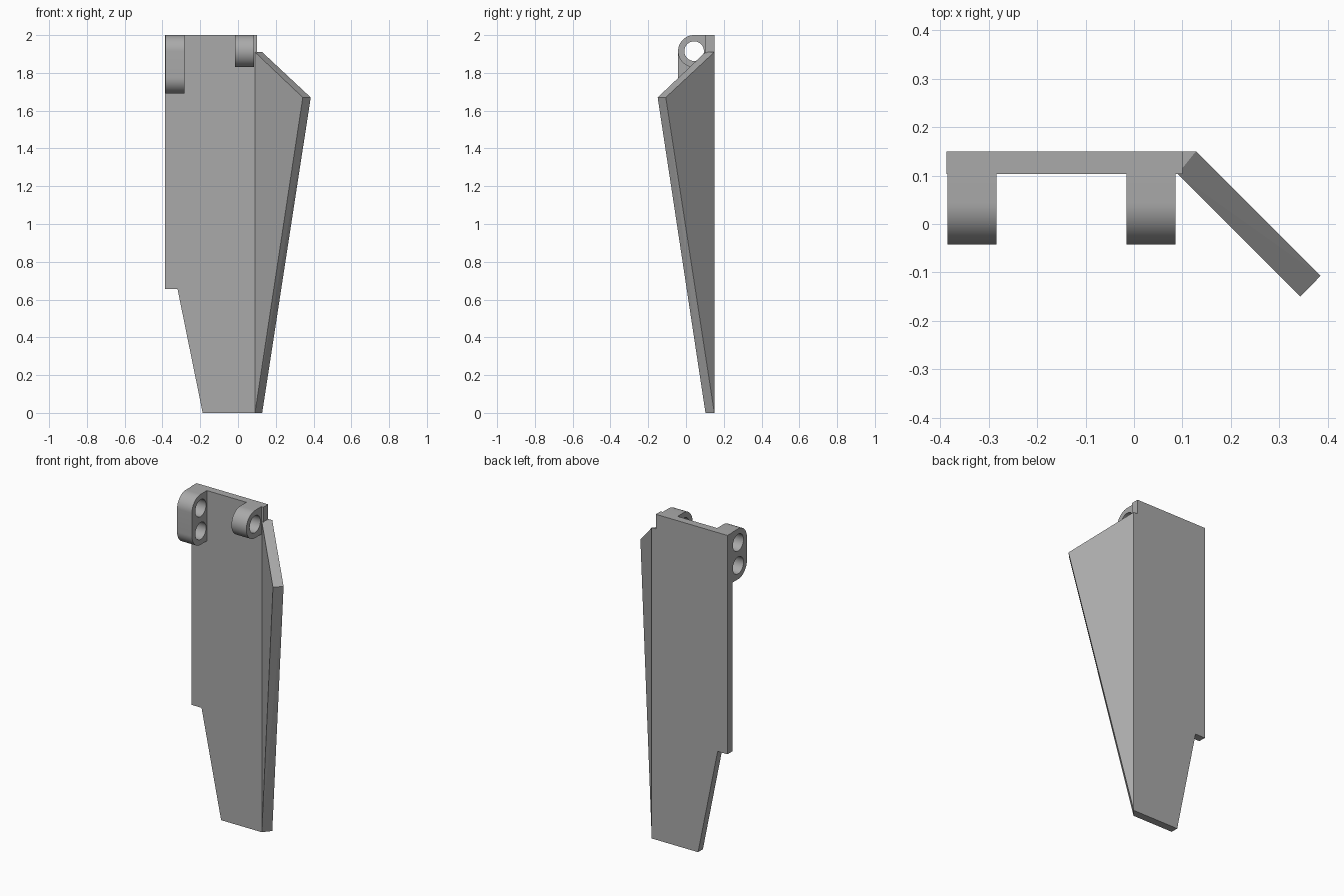
import bpy, bmesh
from math import pi, sin, cos, radians

cube = bpy.data.objects.get("Cube")
if cube:
    bpy.data.objects.remove(cube, do_unlink=True)

grey = bpy.data.materials.new("plain grey")
grey.use_nodes = True
colour = (0.40, 0.40, 0.40, 1)
grey.diffuse_color = colour
grey.node_tree.nodes["Principled BSDF"].inputs["Base Color"].default_value = colour

BACK, FACE = 0.15, 0.103      # rear and front surfaces of the plate
FOLD = 0.09                   # where the wing meets the plate


def add_mesh(name, bm):
    bmesh.ops.recalc_face_normals(bm, faces=bm.faces)
    mesh = bpy.data.meshes.new(name)
    bm.to_mesh(mesh)
    bm.free()
    mesh.materials.append(grey)
    obj = bpy.data.objects.new(name, mesh)
    bpy.context.collection.objects.link(obj)
    return obj


def arc(cy, cz, r, start, end, steps):
    return [(cy + r * cos(radians(start + (end - start) * i / steps)),
             cz + r * sin(radians(start + (end - start) * i / steps)))
            for i in range(steps + 1)]


# Main plate: side outline pushed back through its thickness
outline = [(-0.387, 2), (-0.387, 0.655), (-0.32, 0.655), (-0.187, 0),
           (FOLD, 0), (FOLD, 1.9), (0.1, 1.9), (0.1, 2)]
bm = bmesh.new()
face = bm.faces.new([bm.verts.new((x, FACE, z)) for x, z in outline])
pushed = bmesh.ops.extrude_face_region(bm, geom=[face])["geom"]
bmesh.ops.translate(bm, vec=(0, BACK - FACE, 0),
                    verts=[v for v in pushed if isinstance(v, bmesh.types.BMVert)])
add_mesh("main_plate", bm)

# Angled wing: convex tapered slab with a mitred root
bm = bmesh.new()
root = [(FOLD, FACE), (FOLD, BACK), (0.128, BACK)]
tip = [(0.343, -0.15), (0.385, -0.107)]
for x, y in root:
    bm.verts.new((x, y, 0))
    bm.verts.new((x, y, 1.91))
for x, y in tip:
    bm.verts.new((x, y, 1.67))
bmesh.ops.convex_hull(bm, input=bm.verts)
bmesh.ops.dissolve_limit(bm, angle_limit=radians(1.5), verts=bm.verts, edges=bm.edges)
add_mesh("angled_wing", bm)


# Hinge lugs: rounded profiles with round pin holes
def lug(name, x0, x1, hole_heights):
    cy, outer, hole = 0.043, 0.085, 0.052
    top, low = hole_heights[0], hole_heights[-1]
    loops = [[(FACE, top + outer)] + arc(cy, top, outer, 90, 180, 16)
             + arc(cy, low, outer, 180.01, 270, 16) + [(FACE, low - outer)]]
    loops += [arc(cy, z, hole, 0, 360, 40)[:-1] for z in hole_heights]
    curve = bpy.data.curves.new(name, "CURVE")
    curve.dimensions = "2D"
    curve.fill_mode = "BOTH"
    curve.extrude = (x1 - x0) / 2
    for loop in loops:
        spline = curve.splines.new("POLY")
        spline.points.add(len(loop) - 1)
        for point, (y, z) in zip(spline.points, loop):
            point.co = (y, z, 0, 1)
        spline.use_cyclic_u = True
    obj = bpy.data.objects.new(name, curve)
    bpy.context.collection.objects.link(obj)
    obj.location.x = (x0 + x1) / 2
    obj.rotation_euler = (pi / 2, 0, pi / 2)
    bpy.ops.object.select_all(action="DESELECT")
    obj.select_set(True)
    bpy.context.view_layer.objects.active = obj
    bpy.ops.object.convert(target="MESH")
    obj = bpy.context.object
    bm = bmesh.new()
    bm.from_mesh(obj.data)
    bmesh.ops.remove_doubles(bm, verts=bm.verts, dist=0.0002)
    bmesh.ops.recalc_face_normals(bm, faces=bm.faces)
    bm.to_mesh(obj.data)
    bm.free()
    obj.data.materials.clear()
    obj.data.materials.append(grey)
    bpy.ops.object.shade_smooth_by_angle(angle=radians(30))


lug("double_hinge_lug", -0.385, -0.284, [1.915, 1.775])
lug("single_hinge_lug", -0.015, 0.086, [1.915])
